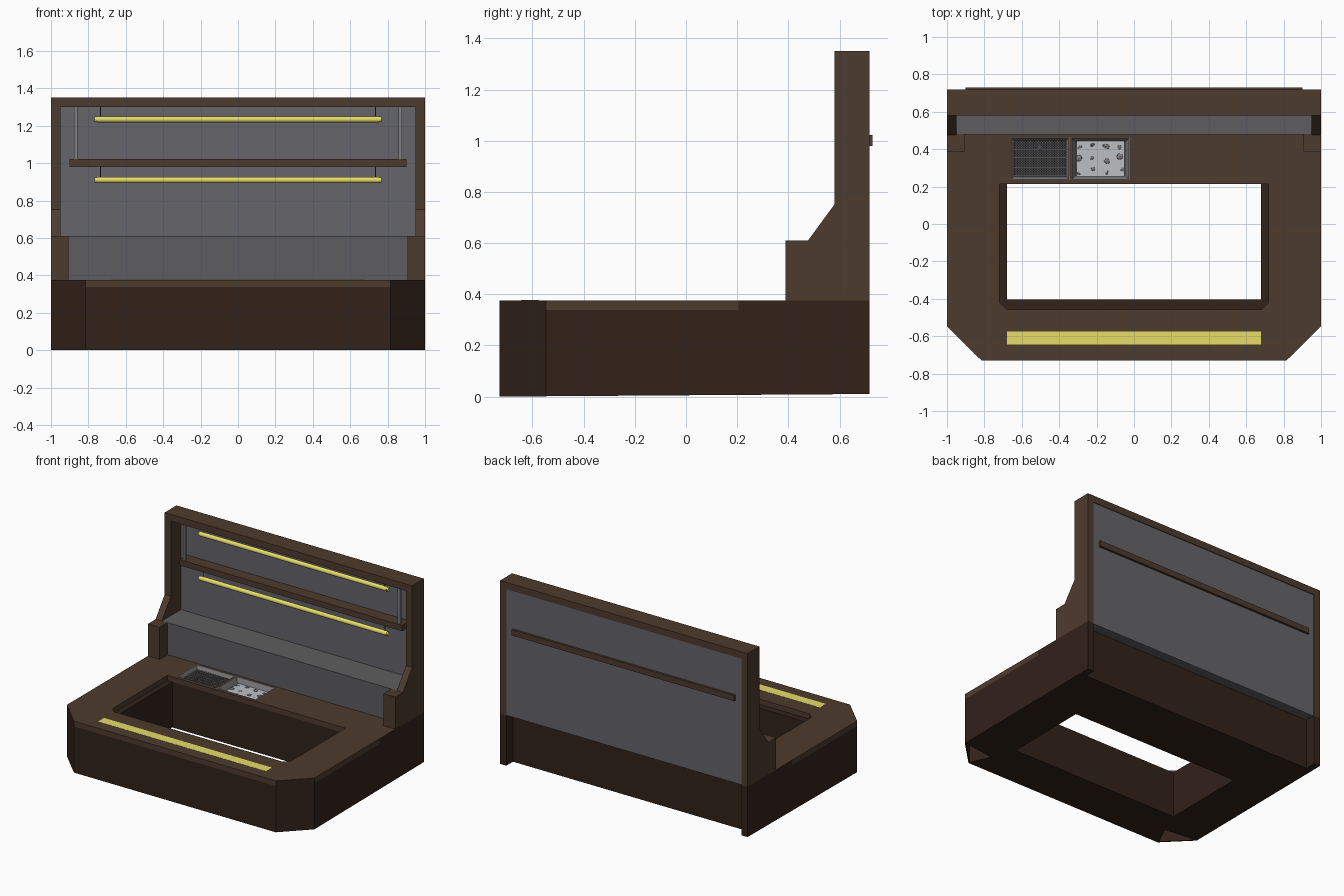
import bpy, bmesh, math, random
from mathutils import Vector, Matrix

if "Cube" in bpy.data.objects:
    bpy.data.objects.remove(bpy.data.objects["Cube"])

random.seed(4)


def mat(name, rgb):
    m = bpy.data.materials.new(name)
    m.diffuse_color = (*rgb, 1)
    m.use_nodes = True
    m.node_tree.nodes["Principled BSDF"].inputs["Base Color"].default_value = m.diffuse_color
    return m


BROWN = mat("brown", (0.076, 0.043, 0.027))
DARK = mat("dark_brown", (0.032, 0.016, 0.010))
PANEL = mat("panel_grey", (0.13, 0.13, 0.145))
LEDGE = mat("ledge_grey", (0.11, 0.11, 0.115))
YELLOW = mat("light_yellow", (0.80, 0.72, 0.14))
STEEL = mat("steel", (0.22, 0.22, 0.23))
GRATE = mat("grate_dark", (0.07, 0.07, 0.075))
ICE = mat("ice", (0.50, 0.53, 0.55))


def finish(bm, name, m=None):
    bmesh.ops.recalc_face_normals(bm, faces=bm.faces[:])
    me = bpy.data.meshes.new(name)
    bm.to_mesh(me)
    bm.free()
    o = bpy.data.objects.new(name, me)
    bpy.context.collection.objects.link(o)
    if m:
        me.materials.append(m)
    return o


def prism(name, pts, lo, hi, m=None, axis="z"):
    """Extrude an outline: (x, y) along z, or (y, z) along x."""
    bm = bmesh.new()
    place = (lambda a, b: (a, b, lo)) if axis == "z" else (lambda a, b: (lo, a, b))
    f = bm.faces.new([bm.verts.new(place(*p)) for p in pts])
    new = bmesh.ops.extrude_face_region(bm, geom=[f])["geom"]
    d = Vector((0, 0, hi - lo)) if axis == "z" else Vector((hi - lo, 0, 0))
    bmesh.ops.translate(bm, vec=d, verts=[v for v in new if isinstance(v, bmesh.types.BMVert)])
    return finish(bm, name, m)


def rect(x0, x1, y0, y1):
    return [(x0, y0), (x1, y0), (x1, y1), (x0, y1)]


def box(name, x0, x1, y0, y1, z0, z1, m=None):
    return prism(name, rect(x0, x1, y0, y1), z0, z1, m)


def rod(name, a, b, r, m, sides=16):
    a, b = Vector(a), Vector(b)
    bm = bmesh.new()
    rot = (b - a).to_track_quat("Z", "Y").to_matrix().to_4x4()
    bmesh.ops.create_cone(bm, cap_ends=True, segments=sides, radius1=r, radius2=r,
                          depth=(b - a).length, matrix=Matrix.Translation((a + b) / 2) @ rot)
    o = finish(bm, name, m)
    for p in o.data.polygons:
        p.use_smooth = len(p.vertices) == 4
    return o


def cut(o, cutter):
    mod = o.modifiers.new("cut", "BOOLEAN")
    mod.operation, mod.solver, mod.object = "DIFFERENCE", "EXACT", cutter
    bpy.context.view_layer.objects.active = o
    bpy.ops.object.modifier_apply(modifier="cut")
    bpy.data.objects.remove(cutter)


def mirrored(half):
    return half + [(-x, y) for x, y in reversed(half)]


# Counter base and worktop; the rear is recessed between two legs
TOP, LIP, FRONT, REAR, RECESS = 0.376, 0.338, -0.729, 0.718, 0.64
outline = mirrored([(0.816, FRONT), (1, -0.547), (1, 0.205), (1, REAR), (0.95, REAR), (0.95, RECESS)])
base = prism("counter_base", outline, 0, LIP, DARK)
for v in base.data.vertices:  # underside rises slightly to the rear
    if v.co.z < 0.001:
        v.co.z = 0.007 * (v.co.y - FRONT)
worktop = prism("worktop", outline, LIP, TOP, BROWN)
cut(base, box("cutter", -0.68, 0.68, -0.405, 0.213, -1, 1))
cut(worktop, prism("cutter", mirrored([(0.68, -0.457), (0.72, -0.42), (0.72, 0.213)]), 0, 1))

# Open undersides of the cut corners
for s in (-1, 1):
    cut(base, prism("cutter", [(s * 0.99, -0.545), (s * 0.816, -0.718), (s * 0.75, -0.575)], -0.1, 0.3))

# Pockets for the two trays
TRAYS = {"drain_tray": (-0.658, -0.345, 0.235, 0.463), "ice_tray": (-0.335, -0.022, 0.235, 0.463)}
for x0, x1, y0, y1 in TRAYS.values():
    for o in (worktop, base):
        cut(o, box("cutter", x0, x1, y0, y1, 0.3, 1))

# Corner and rear ends of the worktop edge are dark
worktop.data.materials.clear()
worktop.data.materials.append(BROWN)
worktop.data.materials.append(DARK)
for p in worktop.data.polygons:
    c = p.center
    side = abs(p.normal.z) < 0.1
    rear = c.y > 0.6 or (c.y > 0.2 and abs(c.x) > 0.94)
    p.material_index = int(side and (rear or (abs(c.x) > 0.8 and c.y < -0.5)))

# Tray shells: thin flush rim, sloped walls, floor
for name, (x0, x1, y0, y1) in TRAYS.items():
    bm = bmesh.new()
    rings = []
    for inset, z in ((0, TOP), (0.004, TOP), (0.026, 0.316)):
        r = rect(x0 + inset, x1 - inset, y0 + inset, y1 - inset)
        rings.append([bm.verts.new((x, y, z)) for x, y in r])
    for a, b in zip(rings, rings[1:]):
        for i in range(4):
            j = (i + 1) % 4
            bm.faces.new((a[i], a[j], b[j], b[i]))
    bm.faces.new(rings[-1])
    o = finish(bm, name, STEEL)
    if o.data.polygons[-1].normal.z < 0:
        o.data.flip_normals()

# Drain grate
x0, x1, y0, y1 = -0.645, -0.36, 0.25, 0.45
box("drain_floor", x0 + 0.012, x1 - 0.012, y0 + 0.012, y1 - 0.012, 0.317, 0.32, GRATE)
for i in range(20):
    x = x0 + 0.008 + i * (x1 - x0 - 0.016) / 19
    box("grate_bar", x - 0.003, x + 0.003, y0, y1, 0.344, 0.35, GRATE)
for i in range(14):
    y = y0 + 0.008 + i * (y1 - y0 - 0.016) / 13
    box("grate_cross_bar", x0, x1, y - 0.003, y + 0.003, 0.343, 0.349, STEEL)
rod("drain", (-0.505, 0.41, 0.33), (-0.505, 0.41, 0.353), 0.014, GRATE)

# Ice bed with scattered lumps
box("ice_bed", -0.307, -0.05, 0.255, 0.443, 0.317, 0.34, ICE)
bm = bmesh.new()
for i in range(12):
    x = -0.29 + (i % 4) * 0.073 + random.uniform(-0.012, 0.012)
    y = 0.282 + (i // 4) * 0.066 + random.uniform(-0.015, 0.015)
    m = (Matrix.Translation((x, y, 0.339)) @ Matrix.Rotation(random.uniform(0, 6), 4, "Z")
         @ Matrix.Diagonal((1, random.uniform(0.5, 1), 0.5, 1)))
    bmesh.ops.create_icosphere(bm, subdivisions=1, radius=random.uniform(0.012, 0.022), matrix=m)
finish(bm, "ice_lumps", STEEL)

# Light strip along the front
box("front_light_strip", -0.68, 0.68, -0.645, -0.575, TOP - 0.01, TOP + 0.001, YELLOW)

# Side uprights with stepped profile, foot blocks and hanging posts
profile = [(0.388, TOP), (0.388, 0.61), (0.477, 0.61), (0.581, 0.752),
           (0.581, 1.3), (REAR, 1.3), (REAR, TOP)]
for s, side in ((-1, "left"), (1, "right")):
    prism(side + "_upright", profile, s * 0.95, s, BROWN, "x")
    bx = sorted((s * 0.905, s * 0.95))
    box(side + "_upright_block", *bx, 0.388, 0.48, TOP, 0.61, BROWN)
    px = sorted((s * 0.859, s * 0.877))
    box(side + "_shelf_post", *px, 0.615, 0.633, 1.02, 1.3, STEEL)

# Header, rear ledge cabinet, back panel and shelf
box("header", -1, 1, 0.581, REAR, 1.3, 1.35, BROWN)
box("ledge_cabinet", -0.95, 0.95, 0.479, 0.7, TOP, 0.61, LEDGE)
box("back_panel", -0.95, 0.95, 0.698, 0.713, TOP, 1.3, PANEL)
box("shelf", -0.9, 0.9, 0.61, 0.729, 0.98, 1.022, BROWN)

# Light tubes on thin hangers
for z, top in ((1.234, 1.3), (0.91, 0.98)):
    rod("light_tube", (-0.755, 0.648, z), (0.755, 0.648, z), 0.0165, YELLOW)
    for s in (-1, 1):
        rod("tube_cap", (s * 0.755, 0.648, z), (s * 0.766, 0.648, z), 0.014, YELLOW)
        rod("tube_hanger", (s * 0.735, 0.648, z), (s * 0.735, 0.648, top), 0.003, GRATE, 8)
